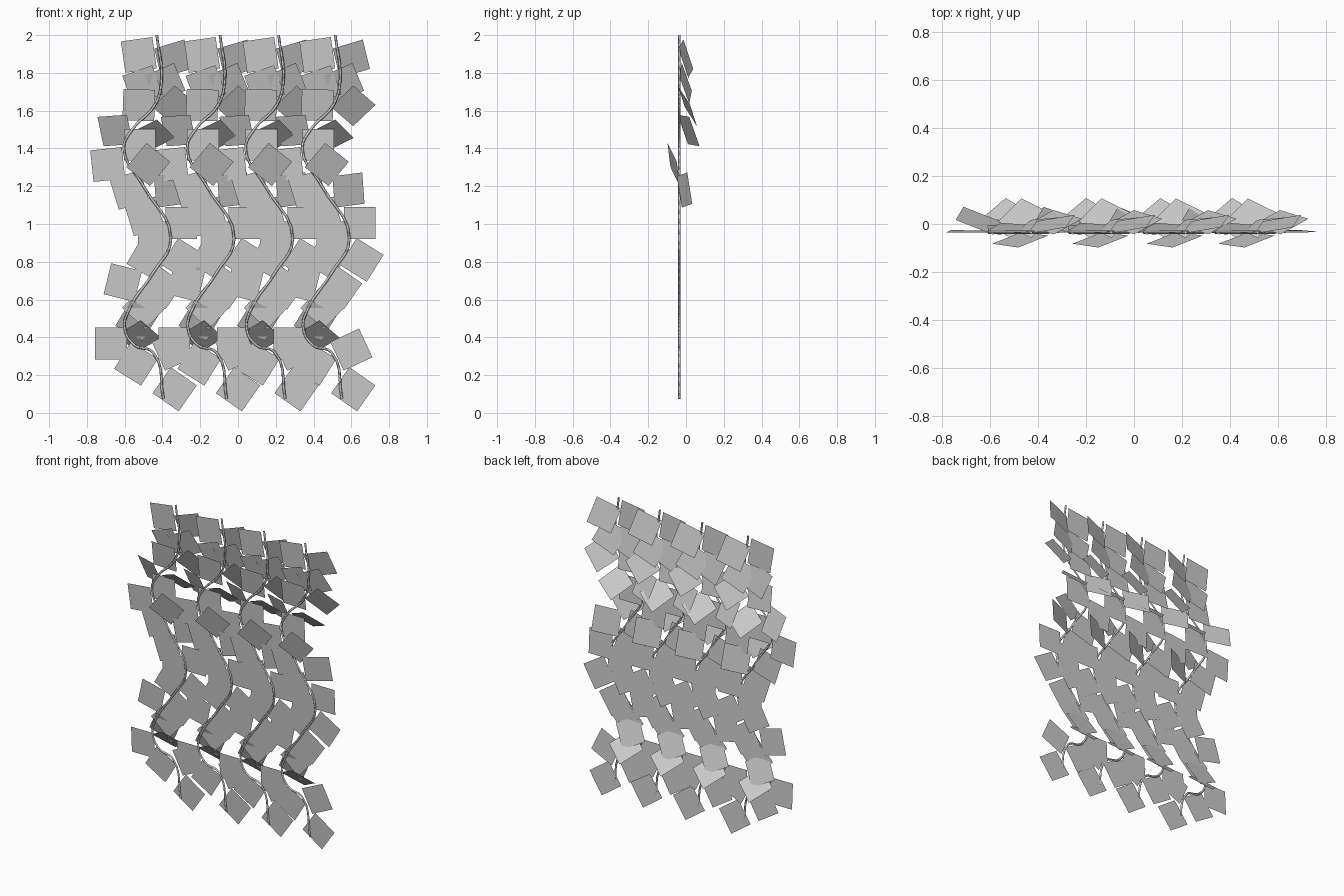
import bpy, bmesh
from math import radians, sin
from mathutils import Matrix, Vector

if "Cube" in bpy.data.objects:
    bpy.data.objects.remove(bpy.data.objects["Cube"])

STEM_Y = -0.035
HALF = 0.084                               # half the width of a leaf card
OFFSETS = [0.0, 0.335, 0.645, 0.945]       # four copies of one vine

# stem bends of the leftmost vine (x, z)
PATH = [(-.43, 2), (-.405, 1.75), (-.44, 1.63), (-.56, 1.5), (-.605, 1.4), (-.5, 1.2),
        (-.355, .92), (-.45, .74), (-.58, .54), (-.6, .45), (-.55, .36), (-.45, .32), (-.395, .075)]

# nearly flat leaves: x, z, spin in degrees
FLAT = [(-.525, 1.895, 8), (-.52, 1.42, 0), (-.69, 1.315, 6), (-.575, 1.18, 17),
        (-.495, 1.04, 17), (-.3, 1.005, 0), (-.445, .93, 0), (-.475, .82, -30),
        (-.29, .81, -32), (-.61, .69, -14), (-.405, .665, -35), (-.495, .56, 47),
        (-.672, .367, 0), (-.345, .335, 25), (-.54, .26, -32), (-.335, .125, -35)]

# leaves leaning behind the stem: x, z, spin, tilt (bottom back), yaw (right side back)
LEANING = [(-.345, 1.875, 17, 15, 14), (-.505, 1.735, 20, 12, 0), (-.385, 1.745, 25, 15, 12),
           (-.525, 1.63, -2, 10, 0), (-.335, 1.625, -42, 25, 8), (-.65, 1.495, 4, 22, -20),
           (-.45, 1.47, 35, 45, 0), (-.36, 1.18, 7, 7, 20), (-.535, .49, -30, 20, 0),
           (-.525, .405, 40, 45, 0)]

# the one leaf that leans out in front of the stem
FORWARD = (-.475, 1.315, -38, 15, 10)


def make_stem(name, dx):
    cu = bpy.data.curves.new(name, 'CURVE')
    cu.dimensions = '3D'
    cu.bevel_depth = 0.007
    cu.bevel_resolution = 0
    cu.resolution_u = 5
    cu.use_fill_caps = True
    sp = cu.splines.new('BEZIER')
    sp.bezier_points.add(len(PATH) - 1)
    for bp, (x, z) in zip(sp.bezier_points, PATH):
        bp.co = (x + dx, STEM_Y, z)
        bp.handle_left_type = bp.handle_right_type = 'AUTO'
    bpy.context.collection.objects.link(bpy.data.objects.new(name, cu))


def add_leaf(bm, x, z, spin, tilt=3, yaw=0, side=1):
    # the leaf hangs from the stem, so its centre moves away as it leans
    tilt, yaw = radians(tilt), radians(yaw)
    y = STEM_Y + side * HALF * (sin(tilt) + 0.6 * abs(sin(yaw)))
    m = (Matrix.Translation((x, y, z)) @ Matrix.Rotation(yaw, 4, 'Z')
         @ Matrix.Rotation(tilt, 4, 'X') @ Matrix.Rotation(radians(-spin), 4, 'Y'))
    bmesh.ops.create_grid(bm, x_segments=1, y_segments=1, size=HALF,
                          matrix=m @ Matrix.Rotation(radians(90), 4, 'X'))


def make_leaves(name, dx):
    bm = bmesh.new()
    for leaf in FLAT + LEANING:
        add_leaf(bm, leaf[0] + dx, *leaf[1:])
    add_leaf(bm, FORWARD[0] + dx, *FORWARD[1:], side=-1)
    me = bpy.data.meshes.new(name)
    bm.to_mesh(me)
    bm.free()
    bpy.context.collection.objects.link(bpy.data.objects.new(name, me))


for i, dx in enumerate(OFFSETS):
    make_stem(f"vine_stem_{i + 1}", dx)
    make_leaves(f"vine_leaves_{i + 1}", dx)
